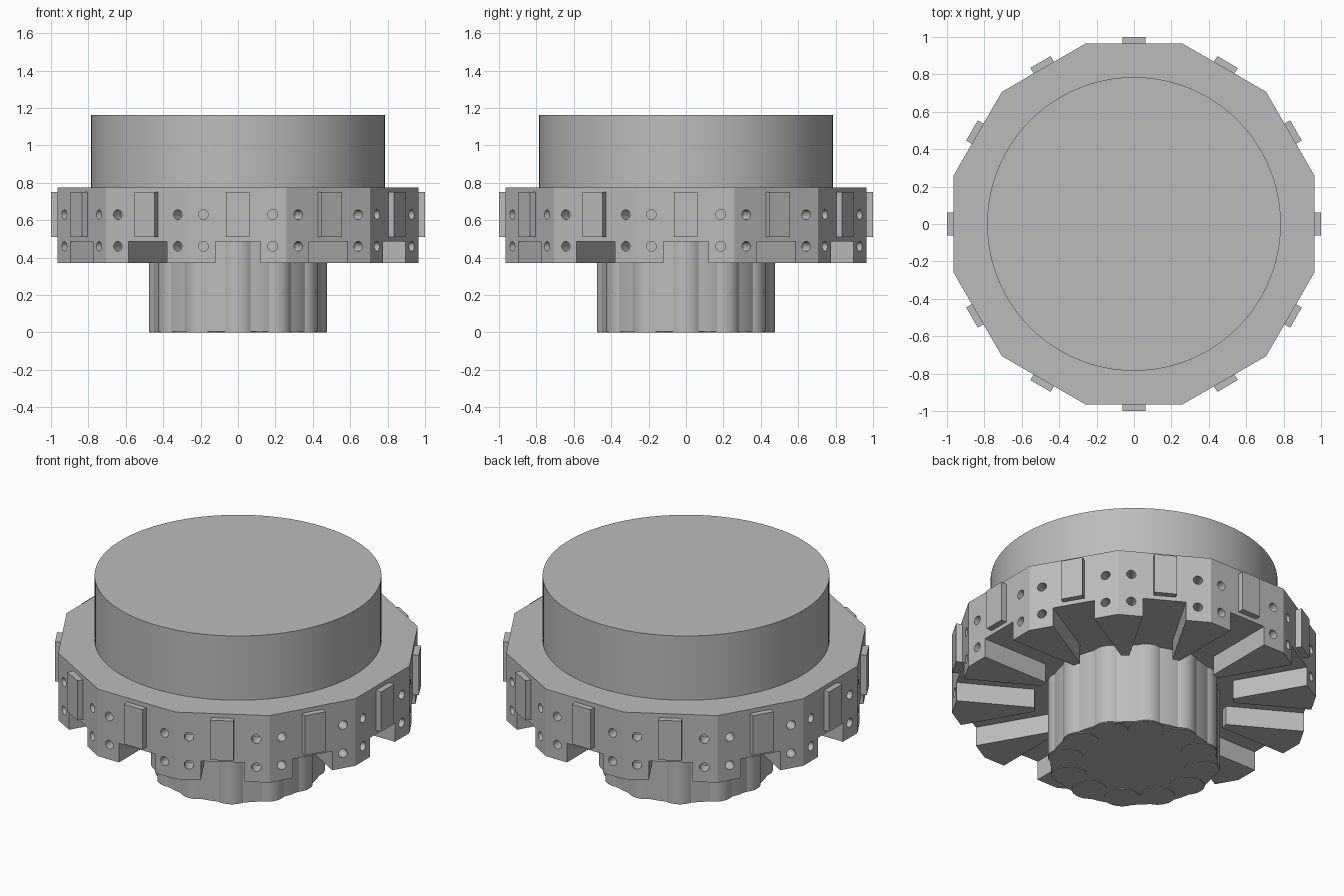
import bpy, bmesh
from math import pi, sin, cos, tan, acos, atan2, radians
from mathutils import Matrix, Vector

if "Cube" in bpy.data.objects:
    bpy.data.objects.remove(bpy.data.objects["Cube"])

SIDES = 12
STEP = 2 * pi / SIDES
APOTHEM = 0.965
BASE, CEILING, TOP = 0.37, 0.485, 0.775

steel = bpy.data.materials.new("steel grey")
steel.use_nodes = True
grey = (0.5, 0.5, 0.5, 1)
steel.diffuse_color = grey
steel.node_tree.nodes["Principled BSDF"].inputs["Base Color"].default_value = grey


def finish(name, bm, smooth=False):
    bmesh.ops.recalc_face_normals(bm, faces=bm.faces)
    mesh = bpy.data.meshes.new(name)
    bm.to_mesh(mesh)
    bm.free()
    mesh.materials.append(steel)
    obj = bpy.data.objects.new(name, mesh)
    bpy.context.collection.objects.link(obj)
    if smooth:
        bpy.ops.object.select_all(action='DESELECT')
        obj.select_set(True)
        bpy.context.view_layer.objects.active = obj
        bpy.ops.object.shade_smooth_by_angle(angle=radians(25))
    return obj


def prism(bm, outline, z0, z1):
    face = bm.faces.new([bm.verts.new((x, y, z0)) for x, y in outline])
    ext = bmesh.ops.extrude_face_region(bm, geom=[face])
    verts = [g for g in ext["geom"] if isinstance(g, bmesh.types.BMVert)]
    bmesh.ops.translate(bm, verts=verts, vec=(0, 0, z1 - z0))


def polar(r, a):
    return r * cos(a), r * sin(a)


def turn(x, y, a):
    return x * cos(a) - y * sin(a), x * sin(a) + y * cos(a)


def cylinder(bm, radius, depth, matrix, segments):
    bmesh.ops.create_cone(bm, cap_ends=True, segments=segments, radius1=radius,
                          radius2=radius, depth=depth, matrix=matrix)


# Twelve-sided turret disc
bm = bmesh.new()
corner = APOTHEM / cos(STEP / 2)
prism(bm, [polar(corner, (k + 0.5) * STEP) for k in range(SIDES)], BASE, TOP)
turret = finish("turret_disc", bm)

# Star-shaped cutter: radial tool slots joined by a ring around the hub
bm = bmesh.new()
half_slot = 0.12
root = (0.545 - half_slot * sin(STEP / 2)) / cos(STEP / 2)
star = []
for k in range(SIDES):
    for x, y in ((root, -half_slot), (1.1, -half_slot), (1.1, half_slot), (root, half_slot)):
        star.append(turn(x, y, k * STEP))
prism(bm, star, BASE - 0.1, CEILING)

# Bolt holes, four on each side
for k in range(SIDES):
    for y in (-0.185, 0.185):
        for z in (0.46, 0.63):
            m = (Matrix.Rotation(k * STEP, 4, 'Z') @ Matrix.Translation((APOTHEM, y, z))
                 @ Matrix.Rotation(pi / 2, 4, 'Y'))
            cylinder(bm, 0.026, 0.16, m, 24)
cutter = finish("slot_and_hole_cutter", bm)
cutter.hide_render = True
cutter.hide_viewport = True

cut = turret.modifiers.new("slots and holes", 'BOOLEAN')
cut.operation = 'DIFFERENCE'
cut.solver = 'EXACT'
cut.object = cutter
bpy.context.view_layer.update()
mesh = bpy.data.meshes.new_from_object(
    turret.evaluated_get(bpy.context.evaluated_depsgraph_get()))
turret.modifiers.clear()
turret.data = mesh
bpy.data.objects.remove(cutter)

# Key plates on the side faces
bm = bmesh.new()
for k in range(SIDES):
    m = (Matrix.Rotation(k * STEP, 4, 'Z') @ Matrix.Translation((0.977, 0, 0.63))
         @ Matrix.Diagonal((0.046, 0.125, 0.24, 1)))
    bmesh.ops.create_cube(bm, size=1, matrix=m)
finish("key_plates", bm)

# Round drum on top
bm = bmesh.new()
cylinder(bm, 0.785, 0.4, Matrix.Translation((0, 0, 0.963)), 128)
finish("top_drum", bm, smooth=True)

# Fluted hub: a round core with twelve bulging lobes
lobe_c, lobe_r, core_r, face_z = 0.377, 0.1, 0.457, 0.004
meet = acos((core_r**2 + lobe_c**2 - lobe_r**2) / (2 * core_r * lobe_c))
mx, my = polar(core_r, meet)
sweep = atan2(my, mx - lobe_c)
outline = []
for k in range(SIDES):
    for i in range(13):
        x, y = polar(lobe_r, sweep * (i / 6 - 1))
        outline.append(turn(lobe_c + x, y, k * STEP))
    for i in range(1, 6):
        outline.append(polar(core_r, k * STEP + meet + (STEP - 2 * meet) * i / 6))
bm = bmesh.new()
prism(bm, outline, face_z, CEILING + 0.02)
finish("fluted_hub", bm, smooth=True)

# Raised round station pads under the hub
bm = bmesh.new()
for k in range(SIDES):
    x, y = polar(lobe_c, k * STEP)
    cylinder(bm, 0.096, 0.008, Matrix.Translation((x, y, 0.004)), 40)
finish("station_pads", bm, smooth=True)
